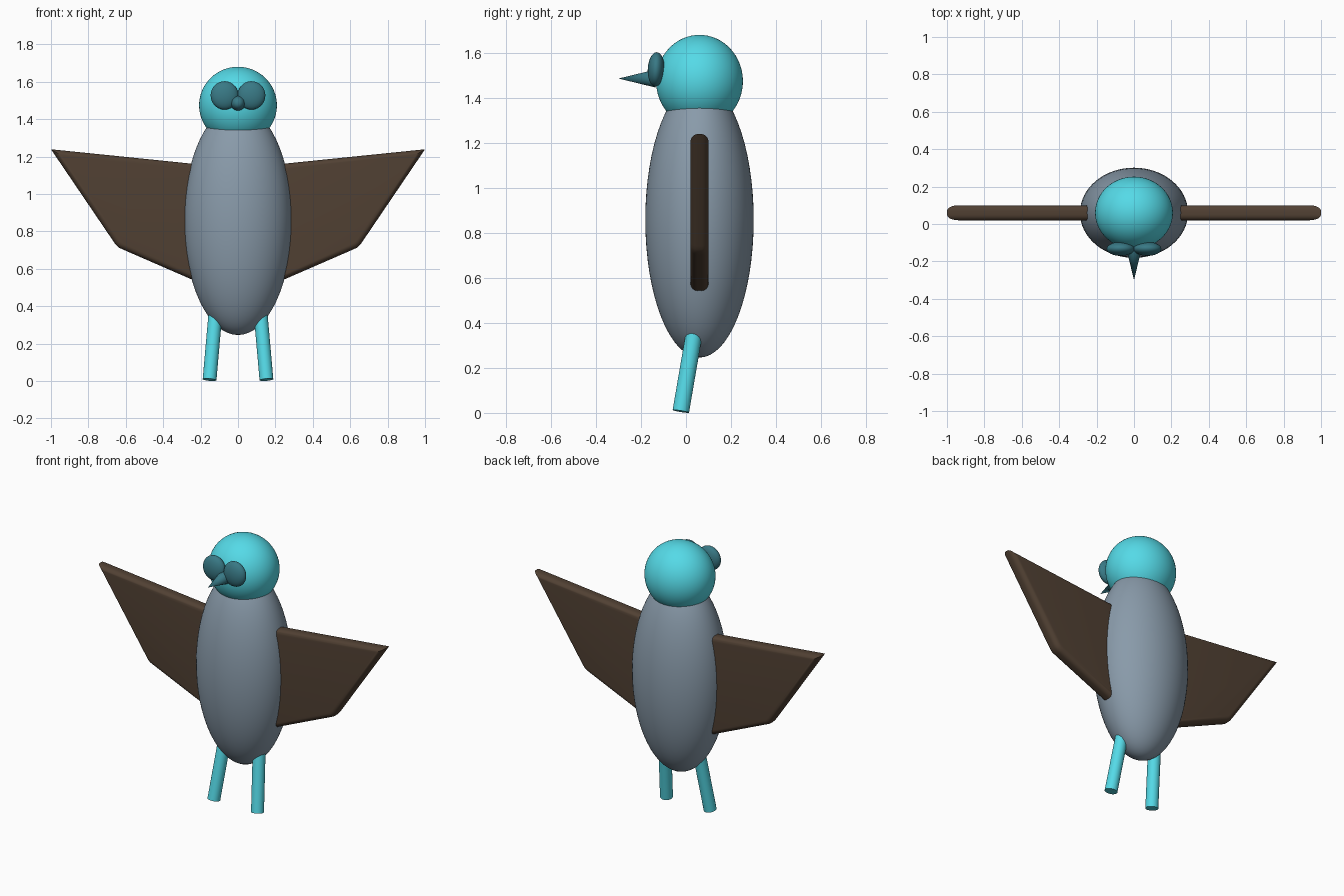
import bpy, bmesh
from math import radians
from mathutils import Vector

if "Cube" in bpy.data.objects:
    bpy.data.objects.remove(bpy.data.objects["Cube"])


def material(name, rgb):
    m = bpy.data.materials.new(name)
    m.diffuse_color = (*rgb, 1)
    m.use_nodes = True
    m.node_tree.nodes["Principled BSDF"].inputs["Base Color"].default_value = m.diffuse_color
    return m


TEAL = material("teal", (0.09, 0.70, 0.80))
GREY = material("blue_grey", (0.25, 0.325, 0.40))
DARK = material("dark_teal", (0.04, 0.19, 0.235))
BROWN = material("brown", (0.082, 0.052, 0.033))


def finish(obj, name, mat):
    obj.name = name
    obj.data.materials.append(mat)
    bpy.context.view_layer.objects.active = obj
    for o in bpy.context.selected_objects:
        o.select_set(False)
    obj.select_set(True)
    bpy.ops.object.shade_smooth_by_angle(angle=radians(35))
    return obj


def ellipsoid(name, loc, radii, mat, rot=(0, 0, 0)):
    bpy.ops.mesh.primitive_uv_sphere_add(segments=64, ring_count=32, location=loc, rotation=rot)
    obj = bpy.context.object
    obj.scale = radii
    return finish(obj, name, mat)


def tapered(name, start, end, r1, r2, mat):
    a, b = Vector(start), Vector(end)
    d = b - a
    bpy.ops.mesh.primitive_cone_add(vertices=32, radius1=r1, radius2=r2, depth=d.length,
                                    location=(a + b) / 2,
                                    rotation=d.to_track_quat('Z', 'Y').to_euler())
    return finish(bpy.context.object, name, mat)


def wing(name, side):
    # Outline in the front plane, thickened along y with rounded rims
    outline = [(0.10, 1.147), (1.0, 1.239), (0.663, 0.742), (0.652, 0.727),
               (0.637, 0.713), (0.615, 0.703), (0.10, 0.479)]
    bm = bmesh.new()
    face = bm.faces.new([bm.verts.new((side * x, 0.02, z)) for x, z in outline])
    ext = bmesh.ops.extrude_face_region(bm, geom=[face])
    bmesh.ops.translate(bm, vec=(0, 0.08, 0),
                        verts=[v for v in ext["geom"] if isinstance(v, bmesh.types.BMVert)])
    bmesh.ops.recalc_face_normals(bm, faces=bm.faces[:])
    rim = [e for e in bm.edges if abs(e.verts[0].co.y - e.verts[1].co.y) < 1e-4]
    bmesh.ops.bevel(bm, geom=rim, offset=0.03, segments=6, profile=0.5, affect='EDGES')
    mesh = bpy.data.meshes.new(name)
    bm.to_mesh(mesh)
    bm.free()
    obj = bpy.data.objects.new(name, mesh)
    bpy.context.collection.objects.link(obj)
    return finish(obj, name, BROWN)


# Body, head and beak
ellipsoid("body", (0, 0.06, 0.858), (0.289, 0.241, 0.612), GREY)
ellipsoid("head", (0, 0.06, 1.474), (0.208, 0.193, 0.206), TEAL)
tapered("beak", (0, -0.135, 1.486), (0, -0.30, 1.486), 0.04, 0, DARK)

# Paired eyes, wings and legs
for side, label in ((-1, "left"), (1, "right")):
    ellipsoid(label + "_eye", (side * 0.072, -0.133, 1.527), (0.074, 0.037, 0.076), DARK,
              (radians(-3), 0, 0))
    wing(label + "_wing", side)
    tapered(label + "_leg", (side * 0.152, -0.023, 0.007), (side * 0.113, 0.053, 0.45),
            0.037, 0.037, TEAL)
